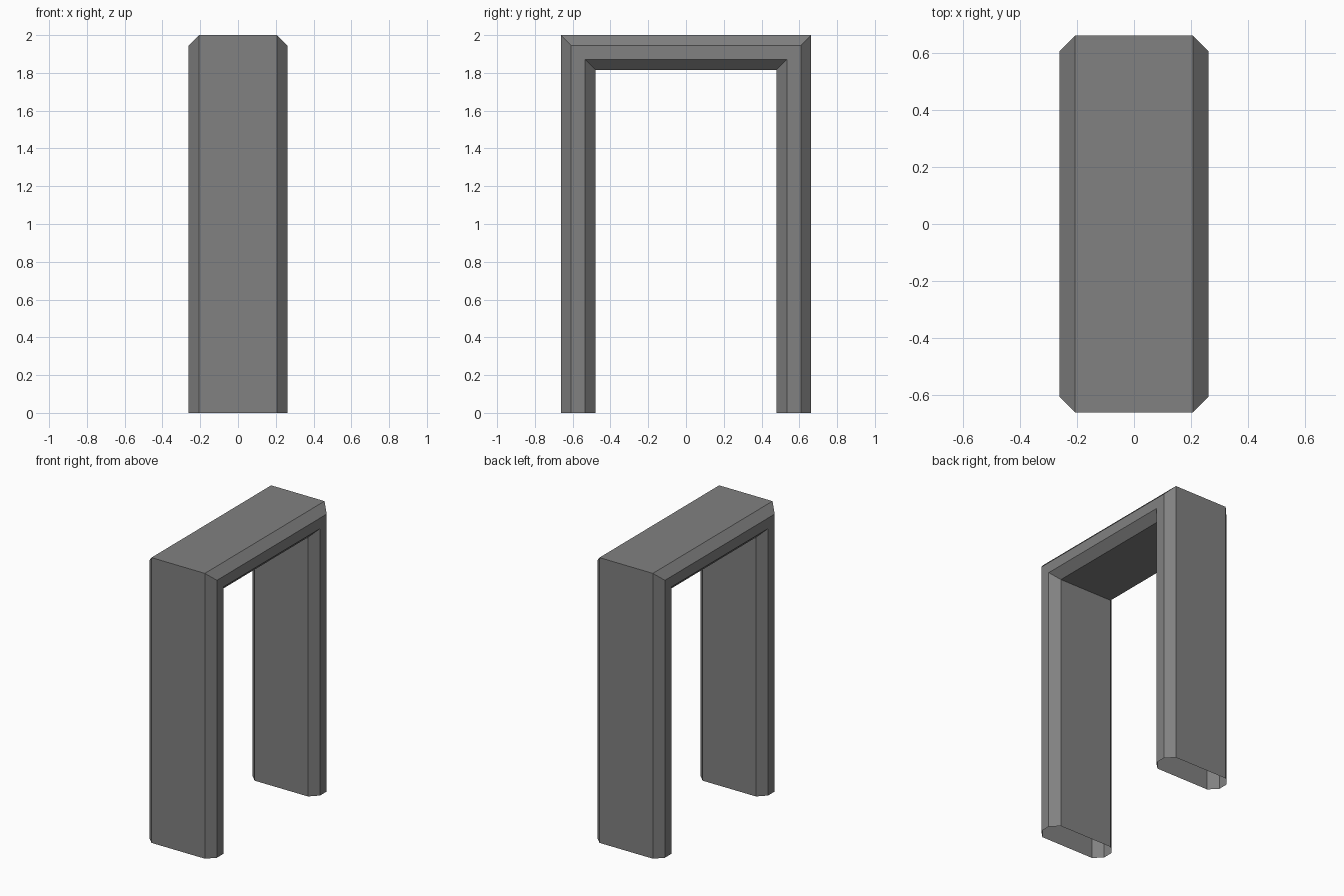
import bpy
import bmesh

cube = bpy.data.objects.get("Cube")
if cube:
    bpy.data.objects.remove(cube, do_unlink=True)

# Main dimensions
HALF_LENGTH, HEIGHT = 0.663, 2.0
HALF_WIDTH, THICKNESS, CHAMFER = 0.262, 0.184, 0.055

grey = bpy.data.materials.new("plain grey")
grey.use_nodes = True
colour = (0.22, 0.22, 0.22, 1)
grey.diffuse_color = colour
grey.node_tree.nodes["Principled BSDF"].inputs["Base Color"].default_value = colour

# Chamfered section: sideways position and depth inward from the outer face
flat = HALF_WIDTH - CHAMFER
half_section = [(flat, 0), (HALF_WIDTH, CHAMFER),
                (HALF_WIDTH, THICKNESS - CHAMFER), (flat, THICKNESS)]
section = half_section + [(-x, d) for x, d in reversed(half_section)]

# Sweep the section up one leg, across the top with mitred corners, and down
bm = bmesh.new()
rings = []
for side, at_top in ((-1, False), (-1, True), (1, True), (1, False)):
    rings.append([bm.verts.new((x, side * (HALF_LENGTH - d), HEIGHT - d if at_top else 0))
                  for x, d in section])
for lower, upper in zip(rings, rings[1:]):
    for i in range(len(section)):
        j = (i + 1) % len(section)
        bm.faces.new((lower[i], lower[j], upper[j], upper[i]))

# The legs stay open at the foot; turn every face outward
bmesh.ops.recalc_face_normals(bm, faces=bm.faces)
top_face = max(bm.faces, key=lambda f: f.calc_center_median().z)
top_face.normal_update()
if top_face.normal.z < 0:
    bmesh.ops.reverse_faces(bm, faces=bm.faces)

mesh = bpy.data.meshes.new("arch_frame")
bm.to_mesh(mesh)
bm.free()
mesh.materials.append(grey)
frame = bpy.data.objects.new("arch_frame", mesh)
bpy.context.collection.objects.link(frame)
